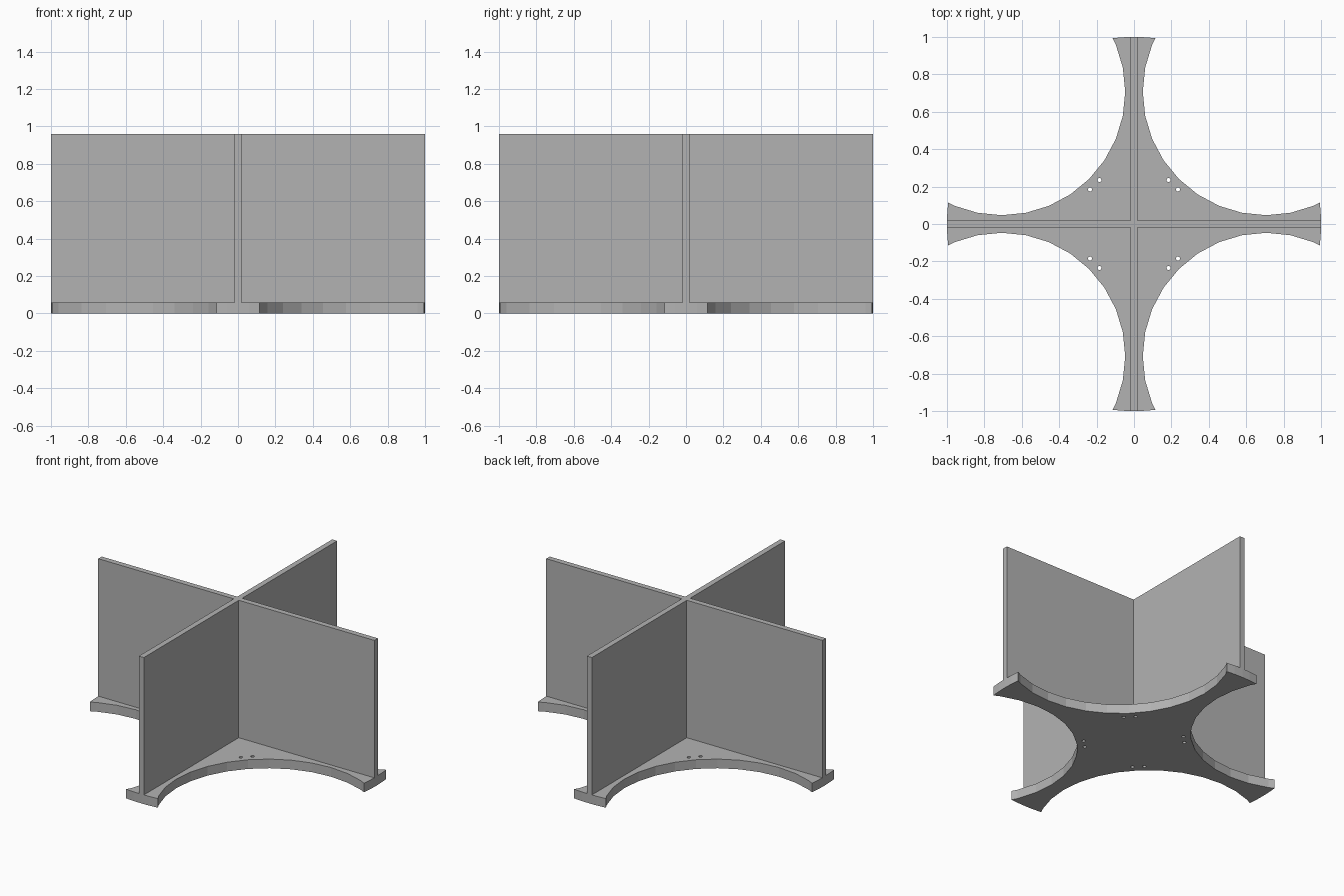
import bpy
import bmesh
from math import sin, cos, pi, radians

if "Cube" in bpy.data.objects:
    bpy.data.objects.remove(bpy.data.objects["Cube"], do_unlink=True)

BASE_TOP, WALL_TOP = 0.06, 0.96
HALF_WALL = 0.018
BITE = 0.66            # radius of the scooped sides
OFFSET = 0.707         # scoop centre along x and y

grey = bpy.data.materials.new("plain grey")
grey.use_nodes = True
colour = (0.45, 0.45, 0.45, 1)
grey.diffuse_color = colour
grey.node_tree.nodes["Principled BSDF"].inputs["Base Color"].default_value = colour


def turned(points):
    """Repeat a run of outline points in all four quarters."""
    outline = []
    for q in range(4):
        c, s = round(cos(q * pi / 2)), round(sin(q * pi / 2))
        outline += [(x * c - y * s, x * s + y * c) for x, y in points]
    return outline


def prism(name, outline, z0, z1):
    """Extrude a flat outline upward."""
    bm = bmesh.new()
    face = bm.faces.new([bm.verts.new((x, y, z0)) for x, y in outline])
    grown = bmesh.ops.extrude_face_region(bm, geom=[face], use_keep_orig=True)
    for v in grown["geom"]:
        if isinstance(v, bmesh.types.BMVert):
            v.co.z = z1
    bmesh.ops.recalc_face_normals(bm, faces=bm.faces[:])
    mesh = bpy.data.meshes.new(name)
    bm.to_mesh(mesh)
    bm.free()
    mesh.materials.append(grey)
    obj = bpy.data.objects.new(name, mesh)
    bpy.context.collection.objects.link(obj)
    return obj


# Four-armed base: rounded arm tip, then the scooped side to the next arm
tip = [(cos(radians(a)), sin(radians(a))) for a in (-6.6, -3.3, 0, 3.3, 6.6)]
scoop = []
for k in range(-2, 11):
    a = 1.5 * pi - k * pi / 16
    scoop.append((OFFSET + BITE * cos(a), OFFSET + BITE * sin(a)))
base = prism("base", turned(tip + scoop), 0, BASE_TOP)

# Pairs of small screw holes beside each scoop
for i, (hx, hy) in enumerate(turned([(0.235, 0.185), (0.185, 0.235)])):
    ring = [(hx + 0.011 * cos(j * pi / 6), hy + 0.011 * sin(j * pi / 6)) for j in range(12)]
    cutter = prism(f"hole_cutter_{i + 1}", ring, -0.05, BASE_TOP + 0.05)
    cutter.hide_render = True
    cutter.hide_viewport = True
    cut = base.modifiers.new(f"hole_{i + 1}", "BOOLEAN")
    cut.operation = "DIFFERENCE"
    cut.solver = "EXACT"
    cut.object = cutter

# Crossed upright walls
prism("cross_walls",
      turned([(1, -HALF_WALL), (1, HALF_WALL), (HALF_WALL, HALF_WALL)]),
      BASE_TOP, WALL_TOP)
